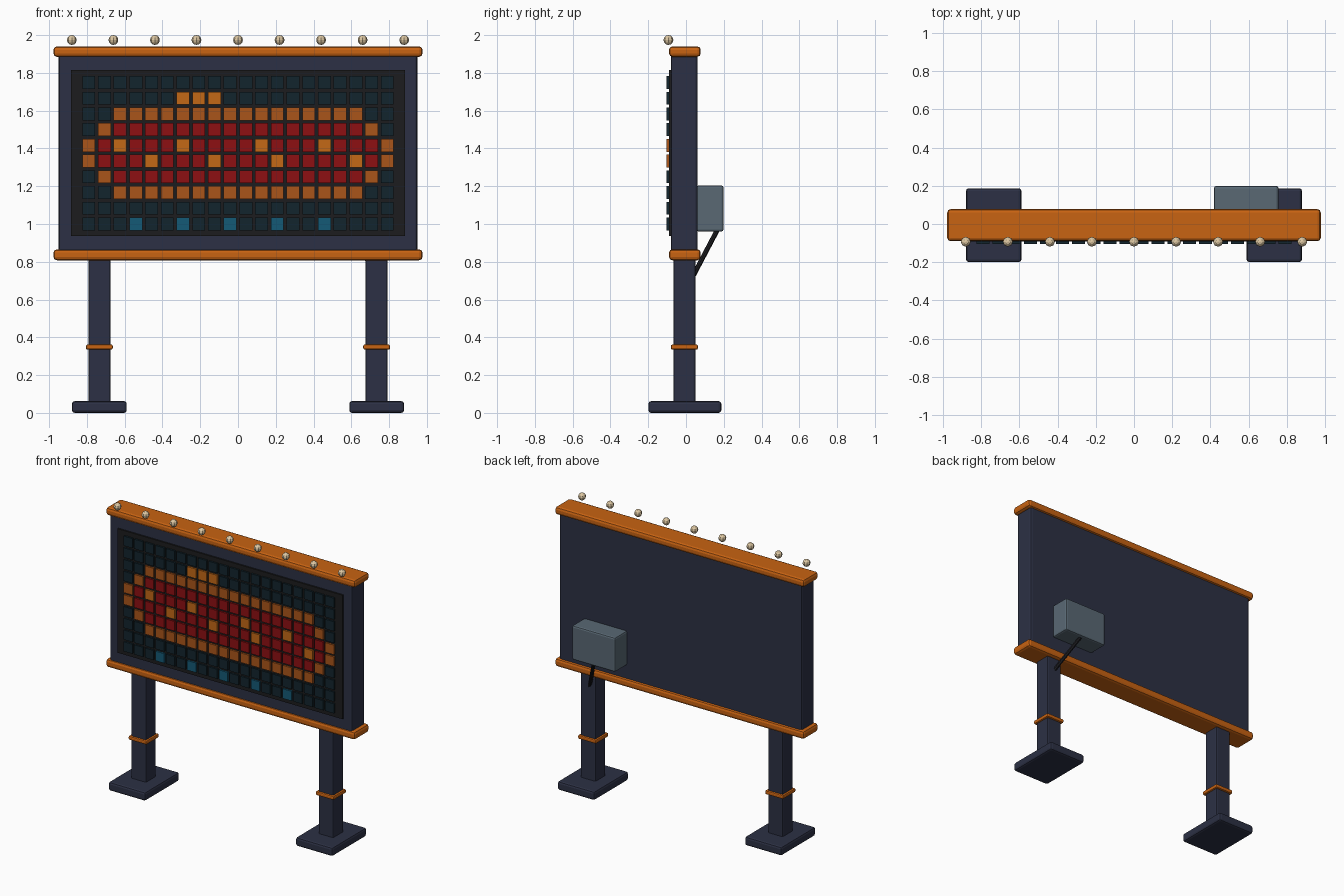
import bpy
import bmesh
from mathutils import Matrix, Vector

default = bpy.data.objects.get("Cube")
if default:
    bpy.data.objects.remove(default, do_unlink=True)


def material(name, *rgb):
    mat = bpy.data.materials.new(name)
    mat.use_nodes = True
    mat.diffuse_color = (*rgb, 1)
    mat.node_tree.nodes["Principled BSDF"].inputs["Base Color"].default_value = (*rgb, 1)
    return mat


NAVY = material("navy_paint", 0.025, 0.03, 0.058)
ORANGE = material("orange_trim", 0.58, 0.125, 0.006)
SCREEN = material("screen_black", 0.012, 0.012, 0.013)
STEEL = material("steel_blue", 0.1, 0.14, 0.175)
CABLE = material("cable_black", 0.012, 0.012, 0.015)
CREAM = material("bulb_cream", 0.72, 0.57, 0.36)


def finish(name, bm, mat, bevel=0, segments=2):
    mesh = bpy.data.meshes.new(name)
    bm.to_mesh(mesh)
    bm.free()
    mesh.materials.append(mat)
    obj = bpy.data.objects.new(name, mesh)
    bpy.context.collection.objects.link(obj)
    if bevel:
        mod = obj.modifiers.new("Rounded edges", "BEVEL")
        mod.width = bevel
        mod.segments = segments
    return obj


def add_box(bm, x, y, z):
    """Add a box spanning the given (low, high) ranges."""
    centre = Vector([(lo + hi) / 2 for lo, hi in (x, y, z)])
    size = [hi - lo for lo, hi in (x, y, z)]
    bmesh.ops.create_cube(bm, size=1, matrix=Matrix.Translation(centre) @ Matrix.Diagonal((*size, 1)))


def box(name, x, y, z, mat, bevel=0):
    bm = bmesh.new()
    add_box(bm, x, y, z)
    return finish(name, bm, mat, bevel)


def around(centre, width):
    return centre - width / 2, centre + width / 2


# Cabinet, trim rails and recessed-looking screen panel
box("cabinet", (-0.95, 0.95), (-0.08, 0.062), (0.85, 1.9), NAVY, 0.014)
for name, z in (("top_rail", (1.885, 1.94)), ("bottom_rail", (0.808, 0.866))):
    box(name, (-0.977, 0.977), (-0.09, 0.078), z, ORANGE, 0.018)
box("screen_panel", (-0.883, 0.883), (-0.091, -0.07), (0.936, 1.815), SCREEN)

# Pixel tiles: d dark, o orange, a amber, r red, c cyan
PIXELS = [
    "d" * 20,
    "dddddd" + "aaa" + "d" * 11,
    "dd" + "o" * 16 + "dd",
    "do" + "r" * 16 + "od",
    "orarrrarrrrarrrarrro",
    "orrrarrrarrrarrrraro",
    "do" + "r" * 16 + "od",
    "dd" + "o" * 16 + "dd",
    "d" * 20,
    "ddd" + "cdd" * 5 + "dd",
]
TILES = {
    "d": ("dark_tiles", (0.006, 0.018, 0.027)),
    "o": ("orange_tiles", (0.4, 0.09, 0.01)),
    "a": ("amber_tiles", (0.55, 0.14, 0.008)),
    "r": ("red_tiles", (0.27, 0.005, 0.006)),
    "c": ("cyan_tiles", (0.007, 0.1, 0.18)),
}
PITCH, TILE = 0.0832, 0.068
for key, (name, colour) in TILES.items():
    bm = bmesh.new()
    for row, line in enumerate(PIXELS):
        for col, pixel in enumerate(line):
            if pixel == key:
                add_box(bm, around((col - 9.5) * PITCH, TILE), (-0.104, -0.088),
                        around(1.749 - row * PITCH, TILE))
    finish(name, bm, material(name, *colour))

# Marquee bulbs along the top rail
for i in range(9):
    bm = bmesh.new()
    bmesh.ops.create_uvsphere(bm, u_segments=8, v_segments=6, radius=0.026,
                              matrix=Matrix.Translation(((i - 4) * 0.22, -0.093, 1.974)))
    finish(f"bulb_{i + 1}", bm, CREAM)

# Posts, bands and feet on both sides
for side, sign in (("left", 1), ("right", -1)):
    x = sign * 0.734
    box(f"{side}_post", around(x, 0.116), (-0.066, 0.049), (0.03, 0.83), NAVY, 0.008)
    box(f"{side}_post_band", around(x, 0.142), (-0.08, 0.063), (0.335, 0.362), ORANGE, 0.008)
    box(f"{side}_foot", around(x, 0.29), (-0.199, 0.187), (0, 0.062), NAVY, 0.014)

# Control box on the back with its conduit running into the post
box("control_box", (0.418, 0.756), (0.055, 0.199), (0.96, 1.204), STEEL, 0.012)
start, end = Vector((0.6, 0.172, 0.98)), Vector((0.735, 0.03, 0.71))
axis = end - start
bm = bmesh.new()
bmesh.ops.create_cone(bm, cap_ends=True, segments=8, radius1=0.013, radius2=0.013, depth=axis.length,
                      matrix=Matrix.Translation((start + end) / 2) @ axis.to_track_quat("Z", "Y").to_matrix().to_4x4())
finish("conduit", bm, CABLE)
